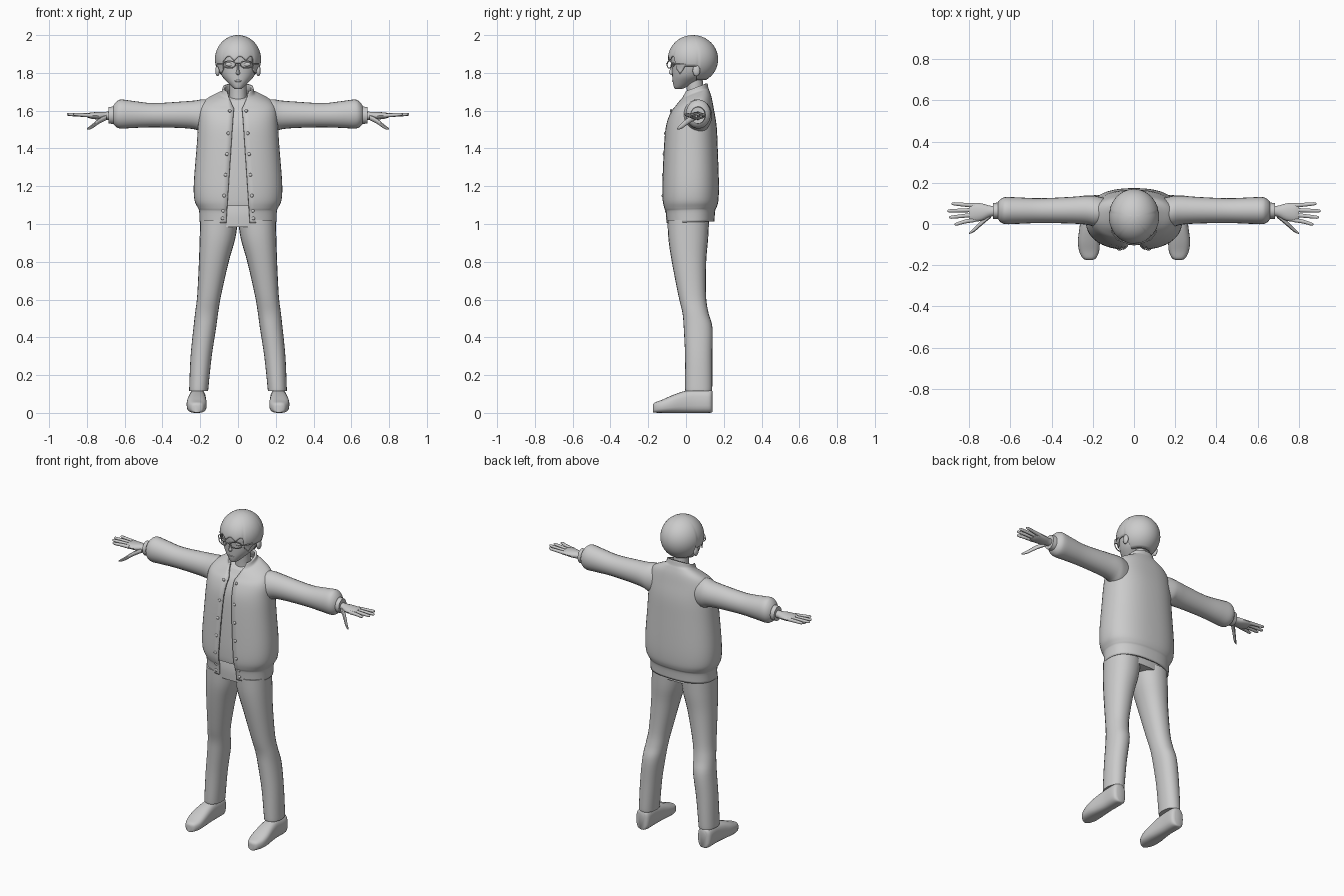
import bpy, bmesh, math
from mathutils import Vector

if "Cube" in bpy.data.objects:
    bpy.data.objects.remove(bpy.data.objects["Cube"])

grey = bpy.data.materials.new("plain grey")
grey.use_nodes = True
grey.diffuse_color = (0.6, 0.6, 0.6, 1)
grey.node_tree.nodes["Principled BSDF"].inputs["Base Color"].default_value = (0.6, 0.6, 0.6, 1)
parts = []


def finish(name, bm, mirror=False, thickness=0):
    """Turn a bmesh into a named object with its modifiers."""
    bmesh.ops.remove_doubles(bm, verts=bm.verts, dist=0.0001)
    bmesh.ops.recalc_face_normals(bm, faces=bm.faces)
    mesh = bpy.data.meshes.new(name)
    bm.to_mesh(mesh)
    bm.free()
    mesh.materials.append(grey)
    obj = bpy.data.objects.new(name, mesh)
    bpy.context.collection.objects.link(obj)
    if thickness:
        shell = obj.modifiers.new("thickness", 'SOLIDIFY')
        shell.thickness, shell.offset = thickness, 0
    if mirror:
        obj.modifiers.new("mirror", 'MIRROR')
    parts.append(obj)
    return obj


def smooth_rings(rings, steps=4):
    """Catmull-Rom interpolation between the given cross-sections."""
    out = []
    for i in range(len(rings) - 1):
        p0, p3 = rings[max(i - 1, 0)], rings[min(i + 2, len(rings) - 1)]
        for s in range(steps):
            t = s / steps
            out.append([b + t * (c - a) / 2 + t * t * (a - 2.5 * b + 2 * c - d / 2)
                        + t ** 3 * (3 * b - a - 3 * c + d) / 2
                        for a, b, c, d in zip(p0, rings[i], rings[i + 1], p3)])
    return out + [list(rings[-1])]


def spow(v, e):
    return math.copysign(abs(v) ** e, v)


def skin(bm, rows, closed):
    for r0, r1 in zip(rows, rows[1:]):
        n = len(r0)
        for j in range(n if closed else n - 1):
            k = (j + 1) % n
            bm.faces.new((r0[j], r0[k], r1[k], r1[j]))


def loft(name, rings, axis='z', n=24, power=2.0, gap=None, mirror=False, steps=4, thickness=0):
    """Skin rings of (place, centre a, radius a, centre b, radius b, tilt)."""
    bm = bmesh.new()
    rows = []
    for ring in smooth_rings(rings, steps):
        t, ca, ra, cb, rb = ring[:5]
        tilt = ring[5] if len(ring) > 5 else 0
        start = math.asin(min(gap(t) / ra, 0.95) ** (power / 2)) if gap else 0
        row = []
        for j in range(n):
            phi = start + (math.tau - 2 * start) * j / (n - 1 if gap else n)
            a = ca + ra * spow(math.sin(phi), 2 / power)
            b = cb - rb * spow(math.cos(phi), 2 / power)
            h = t + tilt * (b - cb)
            row.append(bm.verts.new({'z': (a, b, h), 'x': (h, a, b), 'y': (a, h, b)}[axis]))
        rows.append(row)
    skin(bm, rows, not gap)
    if not gap:
        bm.faces.new(rows[0])
        bm.faces.new(rows[-1])
    return finish(name, bm, mirror, thickness)


def ball(name, centre, size, mirror=False):
    bm = bmesh.new()
    bmesh.ops.create_uvsphere(bm, u_segments=16, v_segments=10, radius=1)
    bmesh.ops.scale(bm, vec=size, verts=bm.verts)
    bmesh.ops.translate(bm, vec=centre, verts=bm.verts)
    return finish(name, bm, mirror)


def wire(name, points, radius, closed=False, mirror=False):
    """Thin six-sided rod along a path."""
    bm = bmesh.new()
    pts = [Vector(p) for p in points]
    rows = []
    for i, p in enumerate(pts):
        if closed:
            way = pts[(i + 1) % len(pts)] - pts[i - 1]
        else:
            way = pts[min(i + 1, len(pts) - 1)] - pts[max(i - 1, 0)]
        turn = way.to_track_quat('Z', 'Y')
        angles = [math.tau * k / 6 for k in range(6)]
        rows.append([bm.verts.new(p + turn @ Vector((math.cos(a), math.sin(a), 0)) * radius) for a in angles])
    skin(bm, rows, True)
    if closed:
        for k in range(6):
            m = (k + 1) % 6
            bm.faces.new((rows[-1][k], rows[-1][m], rows[0][m], rows[0][k]))
    else:
        bm.faces.new(rows[0])
        bm.faces.new(rows[-1])
    return finish(name, bm, mirror)


# Jacket shell, open down the front, with bloused hem and sloping collar
torso = [(1.01, 0, .197, .022, .122, .03), (1.07, 0, .2, .022, .127, .03), (1.09, 0, .208, .023, .135, .03),
         (1.13, 0, .225, .023, .143, 0), (1.22, 0, .228, .024, .144, 0), (1.4, 0, .214, .025, .137, 0),
         (1.52, 0, .206, .028, .128, 0), (1.6, 0, .2, .033, .108, .1), (1.645, 0, .175, .04, .09, .25),
         (1.675, 0, .12, .044, .075, .35), (1.69, 0, .085, .046, .067, .4), (1.72, 0, .075, .048, .06, .4)]


def opening(z):
    return .062 - .04 * max(0, min(1, (z - 1.02) / .6)) + max(0, z - 1.63) * .4


loft("jacket", torso, n=49, power=2.4, gap=opening, thickness=.012)

# Shirt just inside the jacket
shirt = [(z, 0, rx - .02, cy, ry - .018, k) for z, x, rx, cy, ry, k in torso if 1.1 < z < 1.68]
loft("shirt", [(1.095, 0, .2, .023, .122, 0)] + shirt, n=40, power=2.4)

# Snap buttons following the front edges
profile = smooth_rings(torso, 10)
for z in (1.6, 1.48, 1.37, 1.26, 1.15, 1.07, 1.03):
    ring = min(profile, key=lambda r: abs(r[0] - z))
    x = opening(z) + .02
    y = ring[3] - ring[4] * (1 - (x / ring[2]) ** 2.4) ** (1 / 2.4)
    ball("buttons", (x, y - .006, z), (.009, .006, .009), mirror=True)

# Sleeves and cuffs
loft("sleeves", [(.1, .055, .06, 1.565, .085), (.18, .06, .075, 1.57, .09), (.225, .067, .071, 1.577, .077),
                 (.3, .067, .065, 1.578, .07), (.45, .065, .06, 1.576, .064), (.56, .065, .064, 1.58, .072),
                 (.62, .065, .066, 1.582, .077), (.645, .065, .058, 1.58, .066), (.66, .065, .042, 1.578, .048)],
     axis='x', mirror=True)
loft("cuffs", [(.64, .065, .042, 1.577, .047), (.685, .063, .038, 1.575, .044)], axis='x', mirror=True)

# Hands
loft("palms", [(.67, .063, .024, 1.573, .023), (.7, .062, .027, 1.573, .021), (.74, .058, .042, 1.573, .02),
               (.78, .057, .045, 1.574, .016), (.8, .057, .038, 1.575, .01)], axis='x', n=16, mirror=True)
for name, root, tip, reach in (("index", .02, 0, .872), ("middle", .045, .033, .898),
                               ("ring", .068, .064, .906), ("little", .09, .098, .885)):
    loft(name + "_fingers", [(.77, root, .011, 1.574, .011), (.82, root * .6 + tip * .4, .01, 1.577, .01),
                             (reach - .012, tip, .008, 1.58, .008), (reach, tip, .003, 1.581, .003)],
         axis='x', n=10, mirror=True)
loft("thumbs", [(.695, .045, .016, 1.565, .014), (.735, .01, .014, 1.545, .014),
                (.775, -.027, .011, 1.515, .011), (.8, -.045, .004, 1.503, .004)], axis='x', n=10, mirror=True)

# Trousers: hips and two legs
loft("hips", [(.985, 0, .196, .012, .104), (1.05, 0, .192, .012, .105), (1.11, 0, .18, .015, .1)],
     n=32, power=2.4)
loft("trouser_legs", [(.115, .208, .05, .067, .07), (.14, .207, .051, .067, .072), (.3, .195, .056, .067, .072),
                      (.45, .176, .06, .064, .076), (.53, .166, .061, .05, .069), (.62, .153, .063, .033, .073),
                      (.8, .128, .079, .016, .091), (.92, .109, .094, .012, .105), (1.02, .1, .1, .012, .11)],
     power=2.2, mirror=True)

# Shoes
loft("shoes", [(-.175, .217, .015, .022, .021), (-.165, .217, .033, .028, .027), (-.13, .218, .049, .034, .034),
               (-.08, .219, .053, .045, .045), (-.02, .217, .048, .056, .056), (.04, .215, .044, .062, .062),
               (.11, .215, .045, .062, .062), (.132, .215, .038, .061, .06), (.139, .215, .025, .06, .055)],
     axis='y', power=2.8, mirror=True)

# Neck and head
loft("neck", [(1.6, 0, .05, .055, .05), (1.68, 0, .044, .05, .044), (1.79, 0, .045, .042, .045)])
loft("head", [(1.714, 0, .01, -.04, .012), (1.72, 0, .024, -.035, .027), (1.75, 0, .056, -.008, .062),
              (1.785, 0, .086, .015, .088), (1.83, 0, .102, .028, .104), (1.88, 0, .106, .034, .115),
              (1.93, 0, .095, .038, .105), (1.97, 0, .06, .04, .065)], n=28, power=2.1)
ball("ears", (.108, .055, 1.812), (.012, .02, .03), mirror=True)

# Face details
loft("nose", [(1.79, 0, .007, -.068, .008), (1.798, 0, .011, -.074, .017), (1.815, 0, .007, -.073, .013),
              (1.85, 0, .005, -.073, .007)], n=10)
ball("lips", (0, -.066, 1.757), (.02, .008, .006))
ball("lower_lip", (0, -.062, 1.748), (.013, .008, .005))
ball("eyes", (.045, -.066, 1.845), (.024, .008, .011), mirror=True)

# Glasses
rim = [(.046 + .034 * math.cos(a), -.088 + .012 * math.cos(a), 1.844 + .019 * math.sin(a))
       for a in (math.tau * k / 20 for k in range(20))]
wire("glasses_rims", rim, .003, closed=True, mirror=True)
wire("glasses_bridge", [(-.013, -.099, 1.848), (0, -.102, 1.851), (.013, -.099, 1.848)], .003)
wire("glasses_temples", [(.08, -.076, 1.848), (.108, -.04, 1.848), (.114, .05, 1.842)], .003, mirror=True)


# Hair: domed shell with fringe, sideburns and tapered nape
def hairline(phi):
    turn = abs(math.degrees(phi))
    if turn < 42:
        return 1.862 + .025 * abs(math.sin(phi * 6 + 1))
    if turn < 68:
        return 1.795 + .012 * abs(turn - 55) / 5
    return 1.835 if turn < 102 else 1.765


bm = bmesh.new()
rows = []
columns, layers = 72, 16
for i in range(layers + 1):
    row = []
    for j in range(columns):
        phi = math.tau * j / columns - math.pi
        lowest = math.acos((hairline(phi) - 1.872) / .125)
        polar = lowest * i / layers
        r = math.sin(polar)
        if abs(phi) < 1.25 and polar > math.pi / 2:
            r = max(r, .92)
        row.append(bm.verts.new((.119 * r * math.sin(phi), .037 - .13 * r * math.cos(phi),
                                 1.872 + .125 * math.cos(polar))))
    rows.append(row)
skin(bm, rows, True)
finish("hair", bm, thickness=.006)

# Smooth shading with sharp edges kept
bpy.ops.object.select_all(action='DESELECT')
for obj in parts:
    obj.select_set(True)
bpy.context.view_layer.objects.active = parts[0]
bpy.ops.object.shade_smooth_by_angle(angle=math.radians(40))
